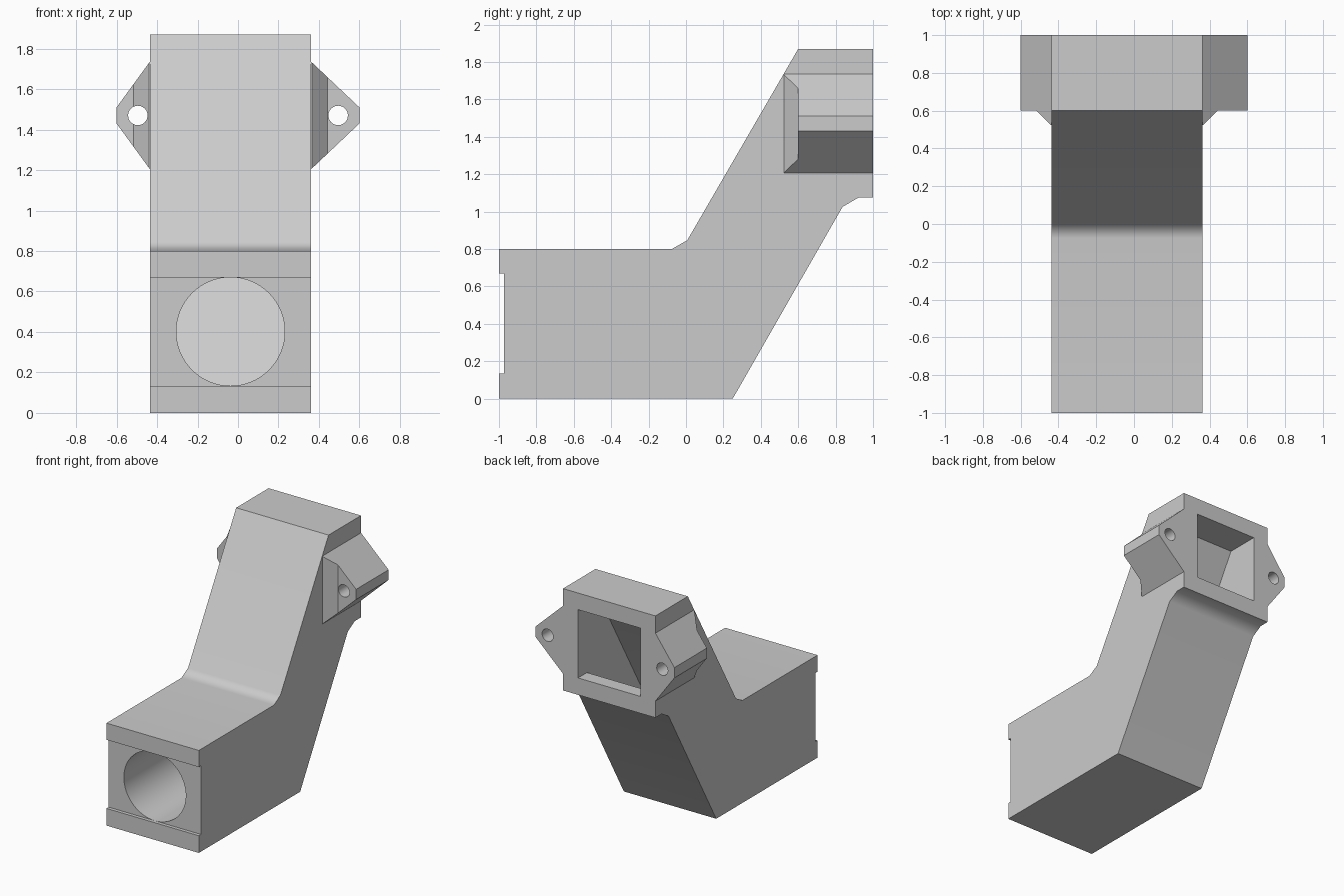
import bpy, bmesh, math
from mathutils import Vector

if "Cube" in bpy.data.objects:
    bpy.data.objects.remove(bpy.data.objects["Cube"], do_unlink=True)

grey = bpy.data.materials.new("plain_grey")
grey.use_nodes = True
COLOUR = (0.6, 0.6, 0.6, 1)
grey.diffuse_color = COLOUR
grey.node_tree.nodes["Principled BSDF"].inputs["Base Color"].default_value = COLOUR


def prism(name, points, axis, lo, hi):
    """Extrude a flat outline along one axis; points use the other two axes in order."""
    def place(p, d):
        c = list(p)
        c.insert("xyz".index(axis), d)
        return Vector(c)
    bm = bmesh.new()
    face = bm.faces.new([bm.verts.new(place(p, lo)) for p in points])
    new = bmesh.ops.extrude_face_region(bm, geom=[face])["geom"]
    shift = place((0, 0), hi - lo)
    bmesh.ops.translate(bm, vec=shift, verts=[v for v in new if isinstance(v, bmesh.types.BMVert)])
    bmesh.ops.recalc_face_normals(bm, faces=bm.faces)
    mesh = bpy.data.meshes.new(name)
    bm.to_mesh(mesh)
    bm.free()
    mesh.materials.append(grey)
    obj = bpy.data.objects.new(name, mesh)
    bpy.context.collection.objects.link(obj)
    return obj


def disc(x, z, r, n):
    return [(x + r * math.cos(2 * math.pi * i / n), z + r * math.sin(2 * math.pi * i / n))
            for i in range(n)]


def apply_all(obj):
    bpy.ops.object.select_all(action="DESELECT")
    obj.select_set(True)
    bpy.context.view_layer.objects.active = obj
    for m in list(obj.modifiers):
        bpy.ops.object.modifier_apply(modifier=m.name)


def combine(obj, other, operation):
    mod = obj.modifiers.new(operation, "BOOLEAN")
    mod.object, mod.operation, mod.solver = other, operation, "EXACT"
    apply_all(obj)
    bpy.data.objects.remove(other, do_unlink=True)


LEFT, RIGHT = 0.362, -0.436
MID = (LEFT + RIGHT) / 2
BORE_Z, BORE_R = 0.402, 0.268

# Bent duct body with the shallow slot across its front
body = prism("duct_body", [
    (-1, 0), (0.25, 0), (0.837, 1.025), (0.923, 1.075), (1, 1.075), (1, 1.87), (0.6, 1.87),
    (0.007, 0.847), (-0.075, 0.8), (-1, 0.8), (-1, 0.67), (-0.973, 0.67),
    (-0.973, 0.134), (-1, 0.134)], "x", RIGHT, LEFT)

# Side mounting ears: pointed plates with a sloping front gusset and a bolt hole
for side, edge in ((1, LEFT), (-1, RIGHT)):
    inner, tip = edge - 0.03 * side, 0.6 * side
    ear = prism("mounting_ear", [(inner, 1.735), (edge, 1.735), (tip, 1.51), (tip, 1.43),
                                 (edge, 1.205), (inner, 1.205)], "y", 0.523, 1)
    relief = prism("ear_relief", [(edge - 0.1 * side, 0.42), (edge + 0.08 * side, 0.6),
                                  (edge + 0.4 * side, 0.6), (edge + 0.4 * side, 0.42)],
                   "z", 1, 2)
    combine(ear, relief, "DIFFERENCE")
    combine(body, ear, "UNION")
    combine(body, prism("bolt_hole", disc(0.495 * side, 1.47, 0.048, 32), "y", 0.3, 1.2),
            "DIFFERENCE")

# Inner passage: square rising channel from the back, round bore from the front
channel = prism("channel", [(1.1, 1.74), (0.74, 1.74), (0.122, 0.67), (0.122, 0.13),
                            (0.27, 0.13), (0.89, 1.207), (1.1, 1.207)],
                "x", MID - BORE_R - 0.001, MID + BORE_R + 0.001)
combine(body, channel, "DIFFERENCE")
combine(body, prism("round_bore", disc(MID, BORE_Z, BORE_R, 64), "y", -1.1, 0.2), "DIFFERENCE")

# Soft shading over the bends, crisp edges elsewhere
apply_all(body)
bpy.ops.object.shade_smooth_by_angle(angle=math.radians(32))
weighted = body.modifiers.new("Weighted", "WEIGHTED_NORMAL")
weighted.keep_sharp = True
